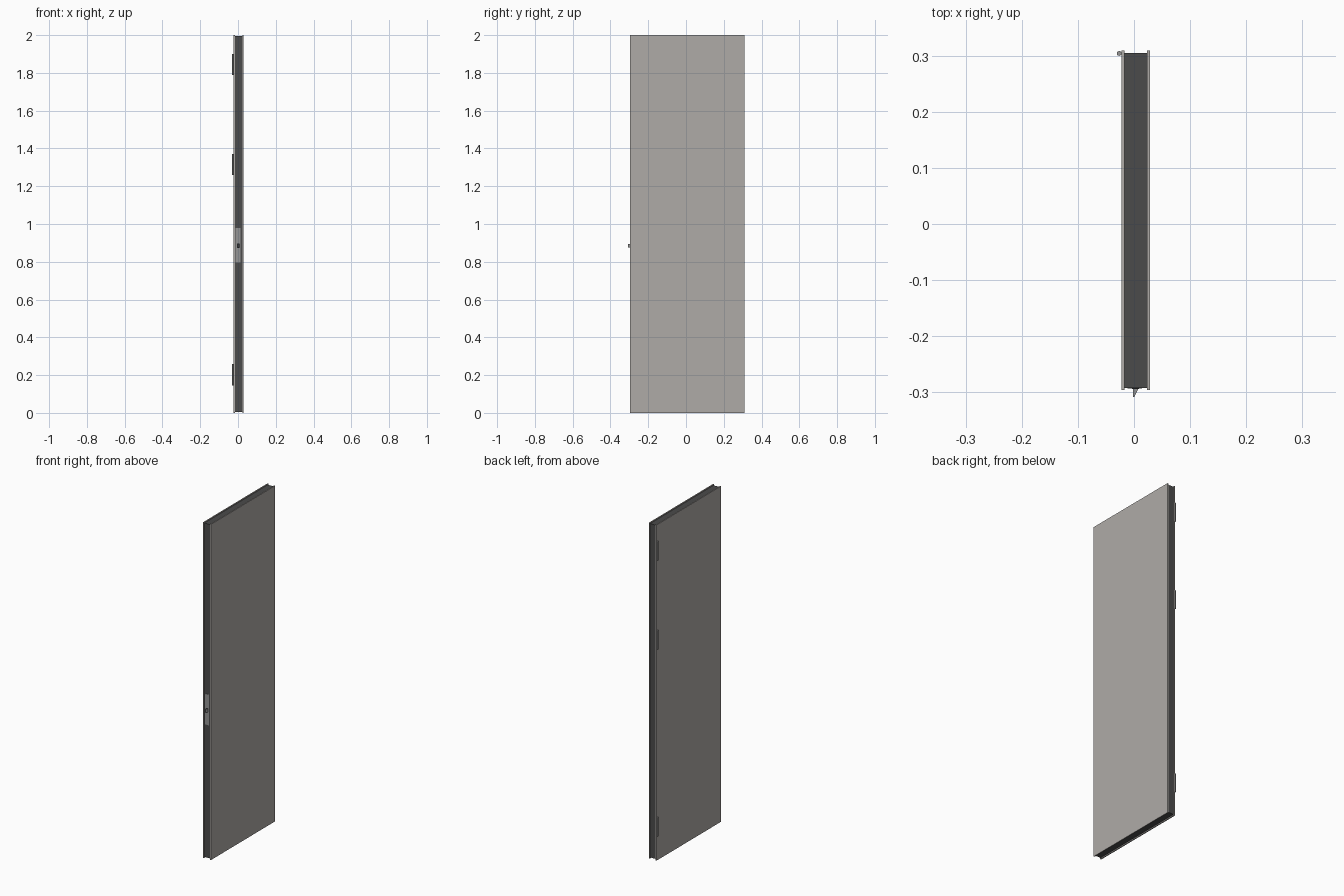
import bpy, bmesh

if "Cube" in bpy.data.objects:
    bpy.data.objects.remove(bpy.data.objects["Cube"])


def material(name, rgb):
    m = bpy.data.materials.new(name)
    m.diffuse_color = (*rgb, 1)
    m.use_nodes = True
    m.node_tree.nodes["Principled BSDF"].inputs["Base Color"].default_value = m.diffuse_color
    return m


SKIN = material("warm_grey_paint", (0.43, 0.41, 0.39))
DARK = material("dark_edge", (0.07, 0.07, 0.07))
STEEL = material("steel", (0.3, 0.3, 0.3))
BLACK = material("slot_black", (0.02, 0.02, 0.02))


def finish(bm, name, mat):
    bmesh.ops.recalc_face_normals(bm, faces=bm.faces)
    mesh = bpy.data.meshes.new(name)
    bm.to_mesh(mesh)
    bm.free()
    mesh.materials.append(mat)
    ob = bpy.data.objects.new(name, mesh)
    bpy.context.collection.objects.link(ob)
    return ob


def prism(name, outline, z0, z1, mat):
    """Extrude an (x, y) outline from z0 to z1."""
    bm = bmesh.new()
    face = bm.faces.new([bm.verts.new((x, y, z0)) for x, y in outline])
    top = bmesh.ops.extrude_face_region(bm, geom=[face])["geom"]
    verts = [v for v in top if isinstance(v, bmesh.types.BMVert)]
    bmesh.ops.translate(bm, verts=verts, vec=(0, 0, z1 - z0))
    return finish(bm, name, mat)


def box(name, x0, x1, y0, y1, z0, z1, mat):
    return prism(name, [(x0, y0), (x1, y0), (x1, y1), (x0, y1)], z0, z1, mat)


# Two face sheets standing slightly proud of the recessed core
box("back_skin", -0.0225, -0.0165, -0.296, 0.309, 0, 2, SKIN)
box("front_skin", 0.0228, 0.0288, -0.296, 0.309, 0, 2, SKIN)
box("door_core", -0.0165, 0.0228, -0.292, 0.305, 0.006, 1.995, DARK)

# Lock faceplate, latch slot and bevelled latch bolt
box("lock_faceplate", -0.012, 0.0145, -0.2935, -0.290, 0.797, 0.98, STEEL)
box("latch_slot", -0.004, 0.009, -0.2939, -0.291, 0.872, 0.898, BLACK)
prism("latch_bolt", [(-0.002, -0.291), (-0.002, -0.308), (0.0005, -0.308),
                     (0.007, -0.295), (0.007, -0.291)], 0.875, 0.895, STEEL)

# Three hinges: round barrel with a short leaf running into the door
for i, zc in enumerate((0.202, 1.315, 1.845), 1):
    bpy.ops.mesh.primitive_cylinder_add(vertices=20, radius=0.0042, depth=0.112,
                                        location=(-0.0265, 0.304, zc))
    barrel = bpy.context.object
    barrel.name = f"hinge_barrel_{i}"
    barrel.data.materials.append(STEEL)
    bpy.ops.object.shade_smooth_by_angle()
    box(f"hinge_leaf_{i}", -0.0265, -0.019, 0.3032, 0.3052,
        zc - 0.055, zc + 0.055, STEEL)
